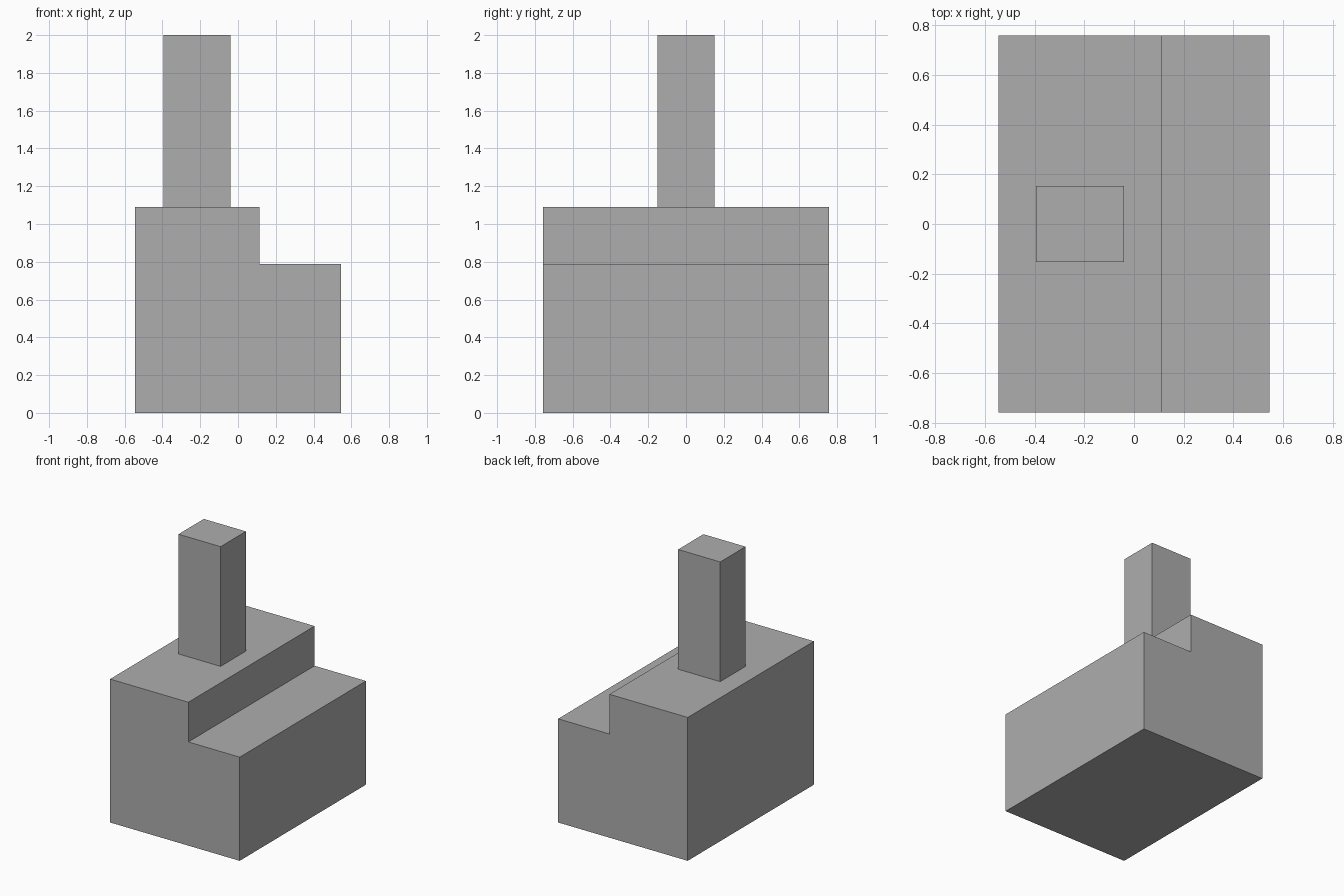
import bpy
import bmesh

if "Cube" in bpy.data.objects:
    bpy.data.objects.remove(bpy.data.objects["Cube"])

grey = bpy.data.materials.new("plain grey")
grey.diffuse_color = (0.42, 0.42, 0.43, 1.0)
grey.use_nodes = True
grey.node_tree.nodes["Principled BSDF"].inputs["Base Color"].default_value = grey.diffuse_color


def extrude_profile(name, profile, y0, y1):
    """Extrude an x-z outline along y into a closed solid."""
    bm = bmesh.new()
    face = bm.faces.new([bm.verts.new((x, y0, z)) for x, z in profile])
    result = bmesh.ops.extrude_face_region(bm, geom=[face])
    moved = [v for v in result["geom"] if isinstance(v, bmesh.types.BMVert)]
    bmesh.ops.translate(bm, verts=moved, vec=(0, y1 - y0, 0))
    bmesh.ops.recalc_face_normals(bm, faces=bm.faces)
    mesh = bpy.data.meshes.new(name)
    bm.to_mesh(mesh)
    bm.free()
    mesh.materials.append(grey)
    obj = bpy.data.objects.new(name, mesh)
    bpy.context.collection.objects.link(obj)
    return obj


# Stepped base block
extrude_profile("stepped_base", [
    (-0.545, 0), (0.545, 0), (0.545, 0.788),
    (0.113, 0.788), (0.113, 1.09), (-0.545, 1.09),
], -0.758, 0.758)

# Square column standing on the high step
extrude_profile("column", [
    (-0.394, 1.09), (-0.04, 1.09), (-0.04, 2.0), (-0.394, 2.0),
], -0.152, 0.152)
